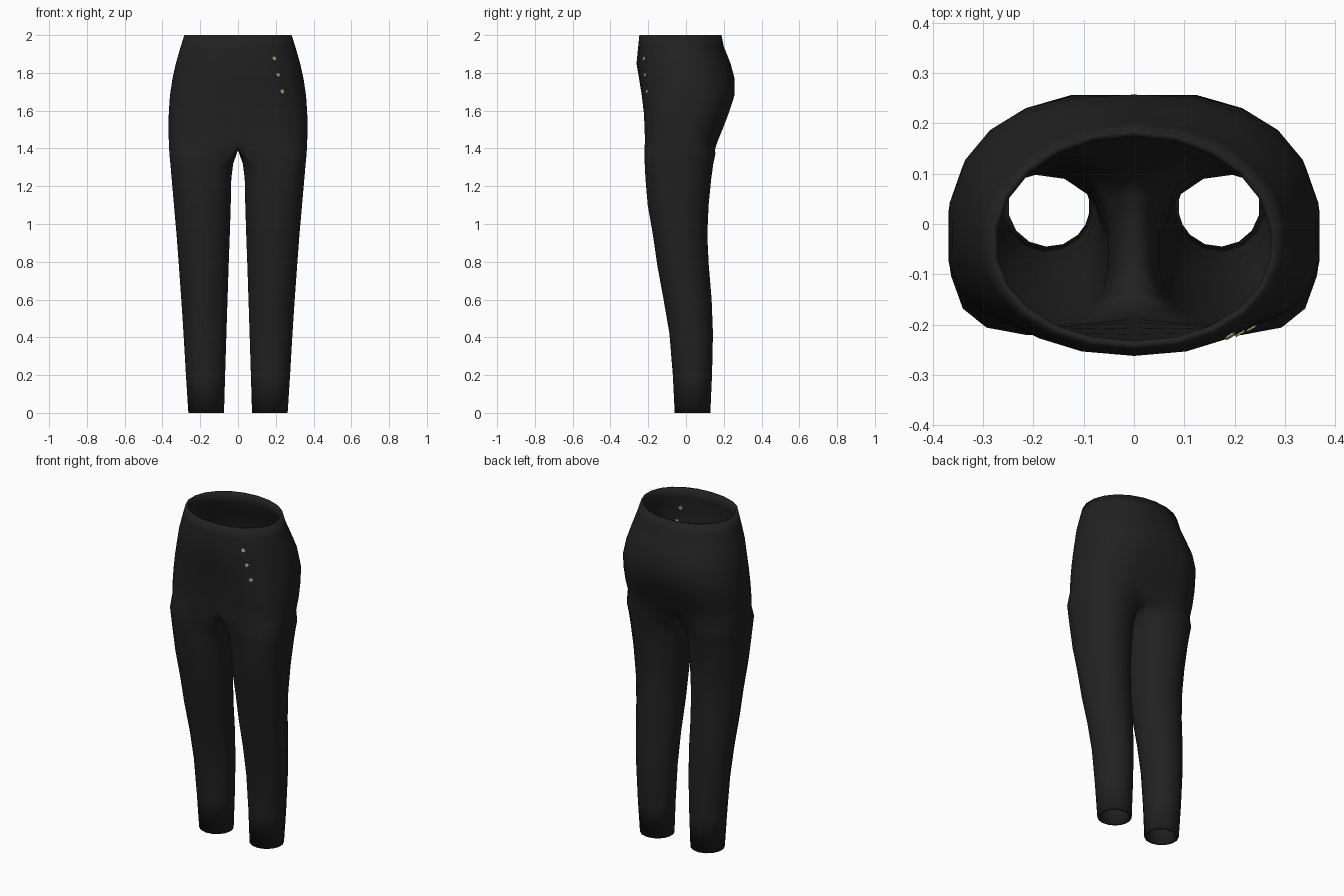
import bpy, bmesh, math
from mathutils import Vector

if "Cube" in bpy.data.objects:
    bpy.data.objects.remove(bpy.data.objects["Cube"])


def material(name, rgb):
    m = bpy.data.materials.new(name)
    m.diffuse_color = (*rgb, 1)
    m.use_nodes = True
    m.node_tree.nodes["Principled BSDF"].inputs["Base Color"].default_value = m.diffuse_color
    return m


black = material("black_fabric", (0.0155, 0.0155, 0.0155))
gold = material("pale_gold", (0.50, 0.41, 0.20))

N, M = 11, 5   # segments on the outer arc and on the inner leg arc

# z, half width, front y, back y, squareness, centre crease
HIPS = [
    (2.00, 0.287, -0.247, 0.188, 2.05, 0.00),
    (1.94, 0.306, -0.253, 0.200, 2.05, 0.00),
    (1.85, 0.332, -0.262, 0.236, 2.1, 0.00),
    (1.77, 0.350, -0.251, 0.262, 2.2, 0.005),
    (1.68, 0.363, -0.239, 0.266, 2.35, 0.010),
    (1.59, 0.369, -0.230, 0.236, 2.45, 0.018),
    (1.51, 0.371, -0.225, 0.205, 2.5, 0.028),
    (1.44, 0.369, -0.223, 0.176, 2.5, 0.040),
]
# z, inner x, outer x, front y, back y, squareness
LEGS = [
    (1.37, 0.000, 0.366, -0.221, 0.156, 2.5),
    (1.32, 0.024, 0.361, -0.219, 0.145, 2.4),
    (1.24, 0.034, 0.354, -0.215, 0.134, 2.3),
    (1.10, 0.037, 0.342, -0.203, 0.120, 2.2),
    (0.94, 0.042, 0.328, -0.175, 0.113, 2.1),
    (0.78, 0.048, 0.316, -0.152, 0.121, 2.05),
    (0.60, 0.054, 0.303, -0.119, 0.136, 2.0),
    (0.42, 0.060, 0.291, -0.088, 0.143, 2.0),
    (0.20, 0.067, 0.278, -0.070, 0.138, 2.0),
    (0.00, 0.073, 0.265, -0.060, 0.129, 2.0),
]


def spot(a, cx, w, yf, yb, n):
    """Point on a rounded-square outline, squarer at the front."""
    c, s = math.cos(a), math.sin(a)
    if s < 0:
        n += 0.8 * (n - 2)
    cy = (yf + yb) / 2 - 0.01 * (n > 2)
    depth = (cy - yf) if s < 0 else (yb - cy)
    x = cx + w * math.copysign(abs(c) ** (2 / n), c)
    y = cy + depth * math.copysign(abs(s) ** (2 / n), s)
    return x, y


bm = bmesh.new()

# Hip rings, right half from front centre to back centre
hips = []
for z, w, yf, yb, n, crease in HIPS:
    ring = []
    for i in range(N + 1):
        x, y = spot(math.pi * (i / N - 0.5), 0, w, yf, yb, n)
        x = 0 if i in (0, N) else x
        dent = crease * math.exp(-(x / 0.07) ** 2)
        y += dent * 0.5 if y < 0 else -dent
        ring.append(bm.verts.new((x, y, z)))
    hips.append(ring)

# Leg rings; the first one shares its inner arc with the crotch seam
legs = []
for k, (z, xi, xo, yf, yb, n) in enumerate(LEGS):
    ring = []
    for i in range(N + M):
        if i <= N:
            a = math.radians(-135 + 270 * i / N)
        else:
            a = math.radians(135 + 90 * (i - N) / M)
        x, y = spot(a, (xi + xo) / 2, (xo - xi) / 2, yf, yb, n)
        h = z
        if k == 0 and (i >= N or i == 0):
            x, h = 0, 1.39 + 0.9 * (y + 0.03) ** 2
        ring.append(bm.verts.new((x, y, h)))
    legs.append(ring)

# Skin the rings
for a, b in zip(hips, hips[1:] + [legs[0]]):
    for i in range(N):
        bm.faces.new((a[i], b[i], b[i + 1], a[i + 1]))
for a, b in zip(legs, legs[1:]):
    for i in range(N + M):
        j = (i + 1) % (N + M)
        bm.faces.new((a[i], b[i], b[j], a[j]))

mesh = bpy.data.meshes.new("trousers")
bm.to_mesh(mesh)
bm.free()
trousers = bpy.data.objects.new("trousers", mesh)
bpy.context.collection.objects.link(trousers)
mesh.materials.append(black)
mirror = trousers.modifiers.new("mirror", 'MIRROR')
mirror.use_clip = True
mirror.merge_threshold = 0.0005
cloth = trousers.modifiers.new("cloth_thickness", 'SOLIDIFY')
cloth.thickness = 0.015
cloth.offset = -1
bpy.context.view_layer.objects.active = trousers
trousers.select_set(True)
bpy.ops.object.shade_smooth_by_angle(angle=math.radians(50))
bpy.context.view_layer.update()

# Three small studs through the front of the left hip
for i, (x, z) in enumerate([(0.19, 1.876), (0.21, 1.79), (0.232, 1.702)]):
    hit, point, normal, _ = trousers.ray_cast(Vector((x, -1, z)), Vector((0, 1, 0)))
    bpy.ops.mesh.primitive_cylinder_add(vertices=10, radius=0.011, depth=0.024,
                                        location=point - normal * 0.008)
    stud = bpy.context.object
    stud.name = f"stud_{i + 1}"
    stud.rotation_euler = normal.to_track_quat('Z', 'Y').to_euler()
    stud.data.materials.append(gold)
